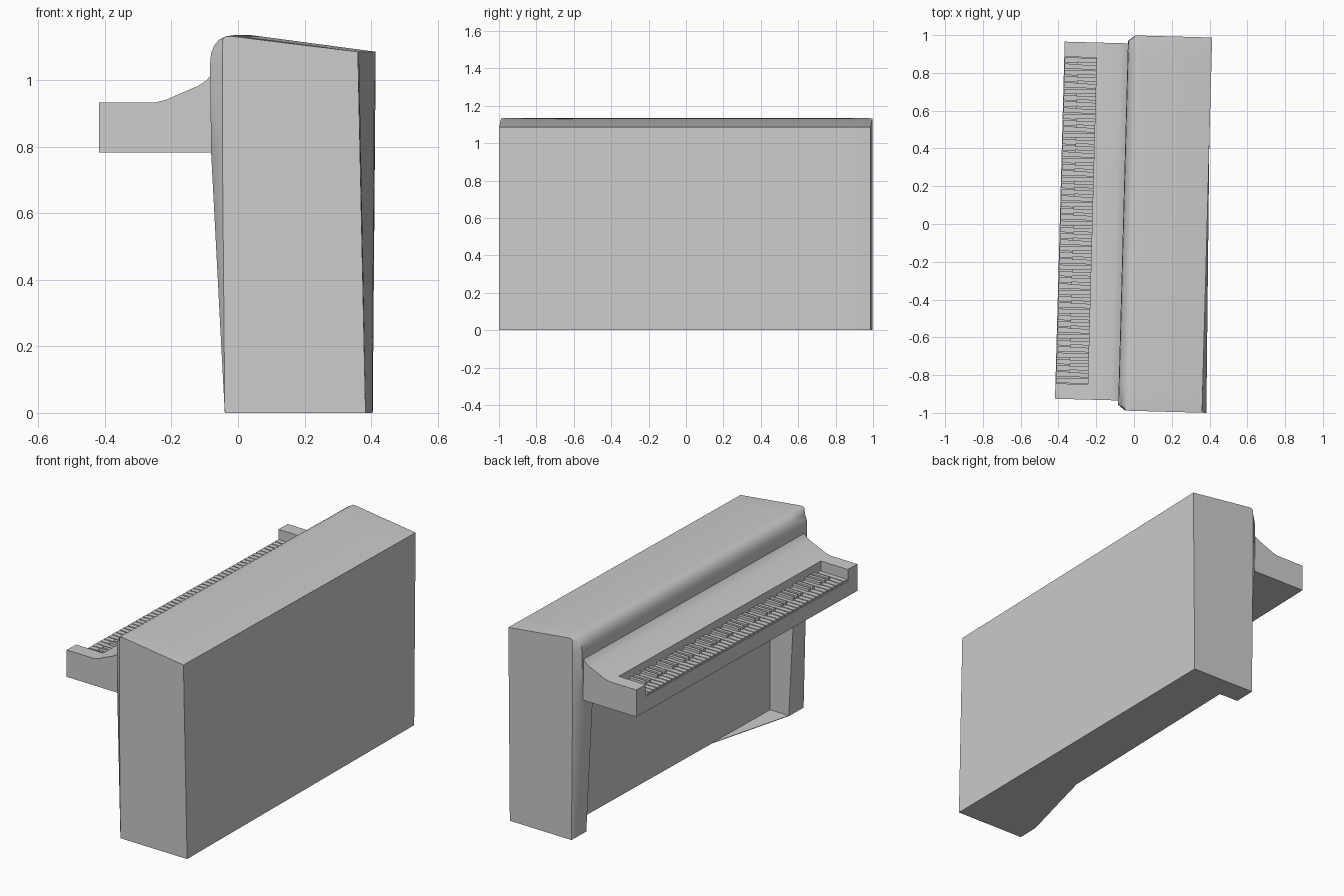
import bpy, bmesh, math

if "Cube" in bpy.data.objects:
    bpy.data.objects.remove(bpy.data.objects["Cube"])

TURN = -0.027           # whole piano sits slightly turned
V0, V1 = -0.989, 0.998  # ends of the case


def finish(name, bm, smooth=True):
    bmesh.ops.remove_doubles(bm, verts=bm.verts, dist=1e-5)
    bmesh.ops.recalc_face_normals(bm, faces=bm.faces)
    me = bpy.data.meshes.new(name)
    bm.to_mesh(me)
    bm.free()
    ob = bpy.data.objects.new(name, me)
    bpy.context.collection.objects.link(ob)
    ob.rotation_euler.z = TURN
    if smooth:
        bpy.ops.object.select_all(action='DESELECT')
        ob.select_set(True)
        bpy.context.view_layer.objects.active = ob
        bpy.ops.object.shade_smooth_by_angle(angle=math.radians(35))
    return ob


def loft(name, sections):
    """Join (y, [(x, z), ...]) sections into a closed solid."""
    bm = bmesh.new()
    rings = [[bm.verts.new((x, y, z)) for x, z in pts] for y, pts in sections]
    n = len(rings[0])
    for a, b in zip(rings, rings[1:]):
        for i in range(n):
            j = (i + 1) % n
            same = (a[i].co - b[i].co).length < 1e-6 and (a[j].co - b[j].co).length < 1e-6
            if not same:
                bm.faces.new((a[i], a[j], b[j], b[i]))
    bm.faces.new(rings[0])
    bm.faces.new(rings[-1])
    return finish(name, bm)


def box(bm, x0, x1, y0, y1, z0, z1):
    vs = bmesh.ops.create_cube(bm, size=1)['verts']
    for v in vs:
        v.co = ((x0 + x1) / 2 + v.co.x * (x1 - x0),
                (y0 + y1) / 2 + v.co.y * (y1 - y0),
                (z0 + z1) / 2 + v.co.z * (z1 - z0))


# Case: rounded top front edge, knee recess between two tapering end posts
PANEL, UNDER = 0.105, 0.785


def case_profile(y, kind):
    back = 0.41 + (0.378 - 0.41) * (y - V0) / (V1 - V0)
    low = [(-0.013, 0), (-0.055, UNDER), (-0.055, UNDER)]
    if kind == 'recess':
        low = [(PANEL, 0), (PANEL, UNDER), (-0.055, UNDER)]
    top = [(-0.058, 1.05), (-0.055, 1.08), (-0.045, 1.105), (-0.03, 1.122),
           (-0.012, 1.131), (0.012, 1.135), (0.387, 1.085)]
    pts = [(back, 0)] + low + top
    if kind == 'end':
        pts = [(max(x, -0.02), min(z, 1.131)) for x, z in pts]
    return y, pts


B, POST = 0.03, 0.127
loft("piano_case", [
    case_profile(V0, 'end'), case_profile(V0 + B, 'full'),
    case_profile(V0 + POST, 'full'), case_profile(V0 + POST, 'recess'),
    case_profile(V1 - POST, 'recess'), case_profile(V1 - POST, 'full'),
    case_profile(V1 - B, 'full'), case_profile(V1, 'end')])

# Thin triangular floor plate beside one post
bm = bmesh.new()
corners = [(-0.013, V0 + POST), (PANEL + 0.01, V0 + POST), (PANEL + 0.01, -0.32)]
f = bm.faces.new([bm.verts.new((x, y, 0)) for x, y in corners])
ext = bmesh.ops.extrude_face_region(bm, geom=[f])
for v in ext['geom']:
    if isinstance(v, bmesh.types.BMVert):
        v.co.z = 0.003
finish("floor_plate", bm, smooth=False)

# Key shelf with end cheeks and a notch for the keys
FRONT, WELL, FLOOR = -0.393, -0.222, 0.866
K0, K1 = -0.855, 0.875


def shelf_profile(y, notch):
    z = FLOOR if notch else 0.933
    return y, [(-0.045, 0.782), (FRONT, 0.782), (FRONT, z), (WELL, z), (WELL, 0.933),
               (-0.19, 0.941), (-0.145, 0.961), (-0.095, 0.982), (-0.07, 0.998),
               (-0.056, 1.015), (-0.045, 1.015)]


shelf = loft("key_shelf", [
    shelf_profile(-0.936, False), shelf_profile(K0, False), shelf_profile(K0, True),
    shelf_profile(K1, True), shelf_profile(K1, False), shelf_profile(0.955, False)])

# White and black keys, lowest note at the +y end
white, black = bmesh.new(), bmesh.new()
N = 52
step = (K1 - K0) / N
for i in range(N):
    y = K1 - i * step
    box(white, FRONT + 0.003, WELL + 0.002, y - step + 0.003, y - 0.003, FLOOR - 0.005, 0.878)
    if i % 7 in (0, 2, 3, 5, 6) and i < N - 1:
        box(black, WELL - 0.1, WELL + 0.002, y - step - 0.009, y - step + 0.009, FLOOR - 0.005, 0.892)
finish("white_keys", white, smooth=False)
finish("black_keys", black, smooth=False)
